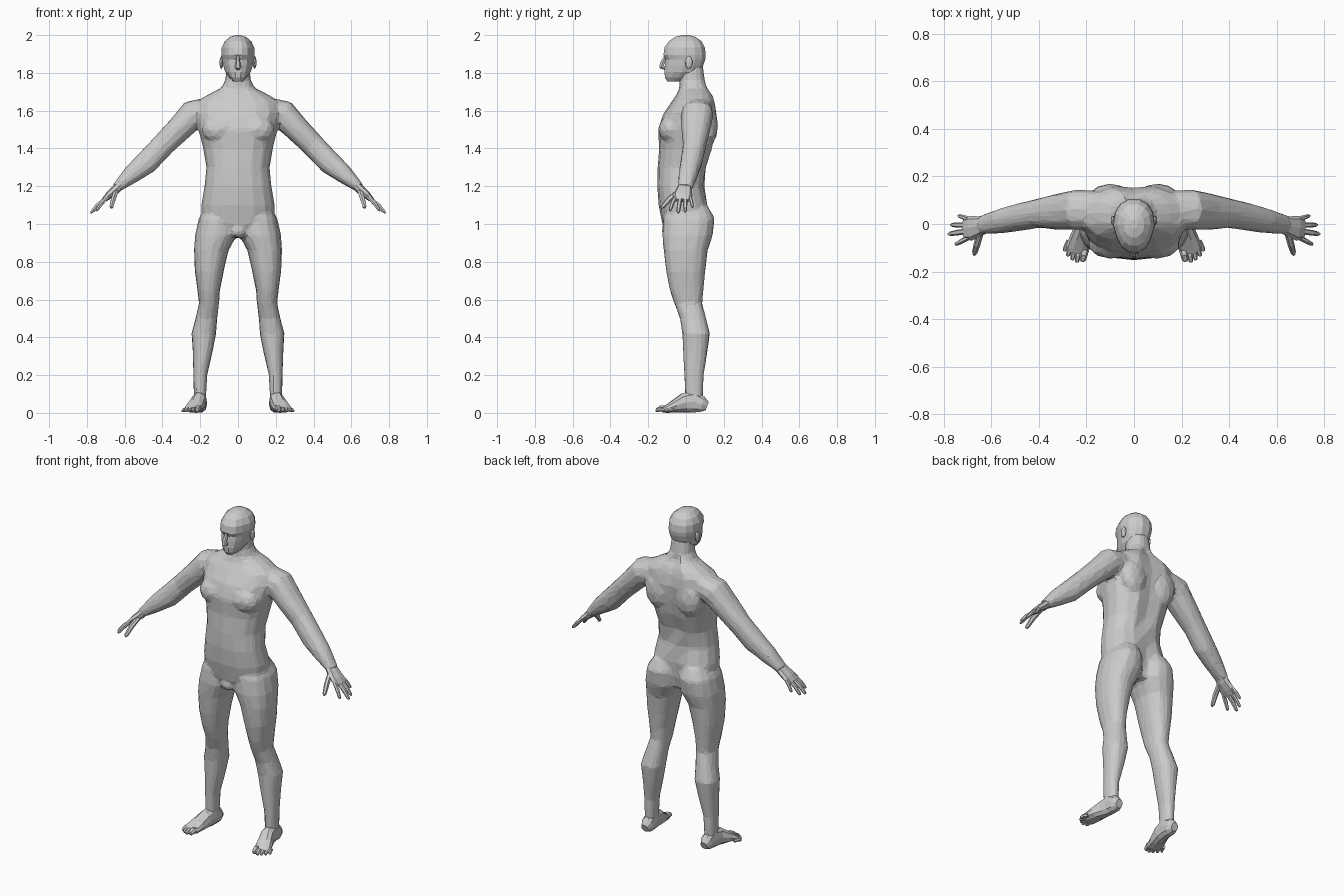
import bpy
import bmesh
from math import cos, sin, pi, copysign
from mathutils import Vector, Matrix

if "Cube" in bpy.data.objects:
    bpy.data.objects.remove(bpy.data.objects["Cube"], do_unlink=True)

GREY = (0.6, 0.6, 0.6, 1)
skin_material = bpy.data.materials.new("plain grey")
skin_material.use_nodes = True
skin_material.diffuse_color = GREY
for node in skin_material.node_tree.nodes:
    if node.type == 'BSDF_PRINCIPLED':
        node.inputs["Base Color"].default_value = GREY

X, Y = Vector((1, 0, 0)), Vector((0, 1, 0))


def rounded(value, power=0.87):
    """Superellipse term: a slightly squared cosine or sine."""
    return copysign(abs(value) ** power, value)


def skin(bm, rings):
    """Join rings of points into a closed tube."""
    loops = [[bm.verts.new(p) for p in ring] for ring in rings]
    count = len(loops[0])
    for low, high in zip(loops, loops[1:]):
        for i in range(count):
            j = (i + 1) % count
            bm.faces.new((low[i], low[j], high[j], high[i]))
    bm.faces.new(loops[0][::-1])
    bm.faces.new(loops[-1])


def ring(center, u, v, sides):
    angles = [2 * pi * i / sides for i in range(sides)]
    return [center + u * rounded(cos(a)) + v * rounded(sin(a)) for a in angles]


def stack(bm, levels, side=1, sides=16):
    """Loft level rings given as (z, x min, x max, y min, y max)."""
    rings = []
    for z, x0, x1, y0, y1 in levels:
        center = Vector((side * (x0 + x1) / 2, (y0 + y1) / 2, z))
        rings.append(ring(center, X * (x1 - x0) / 2, Y * (y1 - y0) / 2, sides))
    skin(bm, rings)


def tube(bm, path, ref, side=1, sides=12):
    """Loft along a path of (x, y, z, half width along ref, half thickness)."""
    points = [Vector((side * p[0], p[1], p[2])) for p in path]
    rings = []
    for i, (point, data) in enumerate(zip(points, path)):
        ahead, behind = points[min(i + 1, len(points) - 1)], points[max(i - 1, 0)]
        along = (ahead - behind).normalized()
        u = (ref - along * ref.dot(along)).normalized()
        rings.append(ring(point, u * data[3], along.cross(u) * data[4], sides))
    skin(bm, rings)


def digit(bm, base, tip, radius, ref, side):
    """A finger or toe: a bent, tapering tube."""
    a, b = Vector(base), Vector(tip)
    middle = a.lerp(b, 0.55) + Vector((0, 0, radius * 0.5))
    path = [(*a, radius, radius), (*middle, radius, radius),
            (*a.lerp(b, 0.9), radius * 0.8, radius * 0.8),
            (*b, radius * 0.4, radius * 0.4)]
    tube(bm, path, ref, side, 6)


def muscle(bm, center, size):
    matrix = Matrix.Translation(center) @ Matrix.Diagonal((*size, 1))
    bmesh.ops.create_icosphere(bm, subdivisions=2, radius=1, matrix=matrix)


def finish(bm, name):
    bmesh.ops.recalc_face_normals(bm, faces=bm.faces)
    mesh = bpy.data.meshes.new(name)
    bm.to_mesh(mesh)
    bm.free()
    mesh.materials.append(skin_material)
    obj = bpy.data.objects.new(name, mesh)
    bpy.context.collection.objects.link(obj)
    return obj


# Torso and neck: (z, half width, front, back)
TORSO = [(.93, .1, -.09, .08), (1, .19, -.125, .115), (1.1, .195, -.145, .122),
         (1.2, .178, -.152, .097), (1.3, .168, -.15, .115), (1.4, .185, -.142, .148),
         (1.5, .21, -.148, .165), (1.58, .22, -.122, .172), (1.65, .215, -.075, .16),
         (1.685, .16, -.05, .145), (1.72, .09, -.035, .118),
         (1.76, .068, -.035, .1), (1.84, .06, -.035, .09)]
body = bmesh.new()
stack(body, [(z, -w, w, front, back) for z, w, front, back in TORSO])

# Spine groove
for vert in body.verts:
    if abs(vert.co.x) < .01 and vert.co.y > .11:
        vert.co.y -= .02
muscle(body, (0, -.095, .965), (.045, .035, .04))

# Legs: (z, inside, outside, front, back)
LEG = [(1.09, .03, .17, -.1, .12), (1.03, .01, .208, -.12, .152),
       (.94, .006, .228, -.126, .142), (.86, .05, .233, -.118, .115),
       (.75, .075, .229, -.106, .102), (.65, .095, .215, -.086, .092),
       (.58, .1, .207, -.062, .086), (.5, .11, .225, -.032, .107),
       (.42, .115, .247, -.02, .127), (.32, .135, .24, -.015, .113),
       (.2, .163, .236, -.01, .094), (.1, .168, .234, -.006, .09),
       (.05, .17, .234, 0, .09)]
# Arms: (x, y, z, half width, half thickness)
ARM = [(.16, .06, 1.6, .08, .07), (.24, .06, 1.58, .085, .078),
       (.31, .052, 1.505, .078, .068), (.4, .045, 1.415, .062, .062),
       (.485, .028, 1.325, .058, .063), (.56, .012, 1.265, .052, .05),
       (.645, -.006, 1.19, .04, .026)]
for side in (1, -1):
    stack(body, LEG, side)
    tube(body, ARM, Y, side)
    muscle(body, (side * .095, -.085, 1.5), (.1, .062, .075))
    muscle(body, (side * .1, .12, 1.52), (.085, .05, .11))

# Fuse the masses and reduce them to broad facets
body_object = finish(body, "body")
remesh = body_object.modifiers.new("fuse", 'REMESH')
remesh.mode = 'VOXEL'
remesh.voxel_size = .011
soften = body_object.modifiers.new("soften", 'SMOOTH')
soften.iterations = 5
facets = body_object.modifiers.new("facets", 'DECIMATE')
facets.ratio = .06

# Head: (z, half width, front, back)
HEAD = [(1.755, .028, -.1, -.03), (1.775, .05, -.113, .03), (1.805, .068, -.116, .075),
        (1.84, .078, -.114, .094), (1.872, .084, -.109, .104), (1.895, .088, -.122, .107),
        (1.935, .086, -.116, .102), (1.968, .07, -.092, .084),
        (1.99, .043, -.058, .052), (2, .015, -.02, .02)]
head = bmesh.new()
stack(head, [(z, -w, w, front, back) for z, w, front, back in HEAD], sides=14)
# Narrow the face towards the front
for vert in head.verts:
    if vert.co.y < -.03:
        vert.co.x *= .88
finish(head, "head")

nose = bmesh.new()
tube(nose, [(0, -.108, 1.89, .008, .008), (0, -.126, 1.85, .013, .014),
            (0, -.13, 1.832, .018, .015), (0, -.11, 1.822, .012, .008)], X, sides=6)
finish(nose, "nose")

# Digits as (base, tip, radius)
FINGERS = [((.69, -.055, 1.143), (.75, -.086, 1.07), .011),
           ((.7, -.03, 1.136), (.78, -.042, 1.058), .012),
           ((.698, -.004, 1.138), (.77, -.004, 1.064), .011),
           ((.69, .02, 1.146), (.738, .035, 1.088), .01),
           ((.645, -.035, 1.175), (.672, -.13, 1.085), .014)]
TOES = [((.205, -.095, .02), (.217, -.158, .014), .017),
        ((.23, -.095, .018), (.24, -.162, .012), .012),
        ((.248, -.09, .017), (.26, -.152, .012), .011),
        ((.262, -.08, .016), (.279, -.136, .011), .011),
        ((.274, -.07, .015), (.294, -.114, .01), .01)]
PALM = [(.62, -.002, 1.21, .036, .024), (.65, -.01, 1.18, .043, .024),
        (.685, -.018, 1.15, .052, .02), (.712, -.02, 1.125, .045, .012)]
FOOT = [(.2, .112, .035, .022, .024), (.2, .085, .045, .036, .045),
        (.202, .04, .06, .037, .06), (.208, -.01, .053, .04, .053),
        (.224, -.06, .035, .046, .035), (.238, -.105, .02, .05, .02),
        (.245, -.125, .016, .042, .012)]

for side, label in ((1, "left"), (-1, "right")):
    hand = bmesh.new()
    tube(hand, PALM, Y, side, 8)
    for base, tip, radius in FINGERS:
        digit(hand, base, tip, radius, Y, side)
    finish(hand, label + "_hand")

    foot = bmesh.new()
    tube(foot, FOOT, X, side, 10)
    for base, tip, radius in TOES:
        digit(foot, base, tip, radius, X, side)
    # Flat sole
    for vert in foot.verts:
        vert.co.z = max(vert.co.z, 0)
    finish(foot, label + "_foot")

    ear = bmesh.new()
    muscle(ear, (side * .088, .015, 1.855), (.01, .02, .034))
    finish(ear, label + "_ear")
